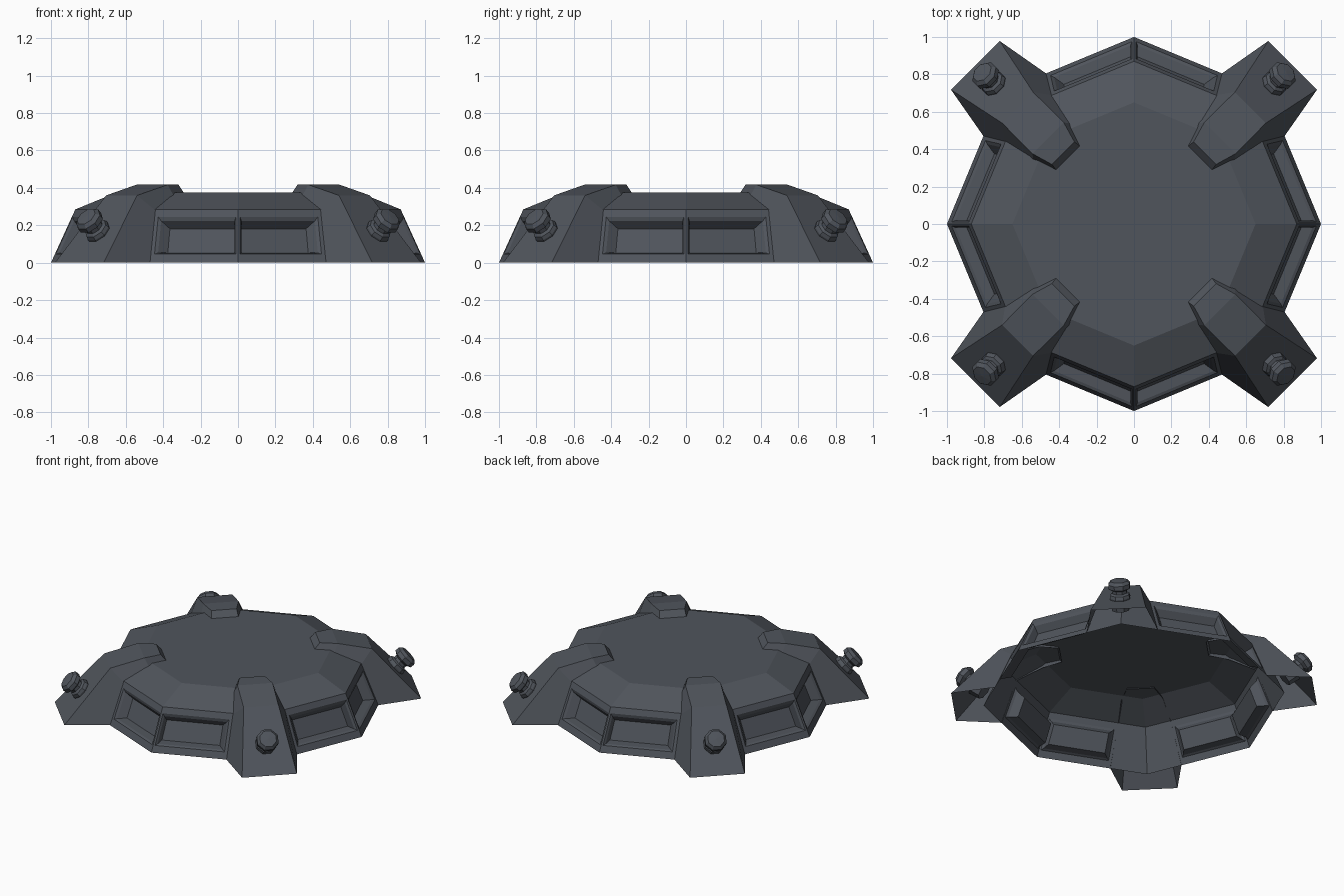
import bpy, bmesh, math
from mathutils import Vector, Matrix

if "Cube" in bpy.data.objects:
    bpy.data.objects.remove(bpy.data.objects["Cube"])

metal = bpy.data.materials.new("dark slate metal")
metal.diffuse_color = (0.08, 0.09, 0.107, 1)
metal.use_nodes = True
metal.node_tree.nodes["Principled BSDF"].inputs["Base Color"].default_value = metal.diffuse_color


def finish(name, bm, recalc=True):
    bmesh.ops.remove_doubles(bm, verts=bm.verts, dist=1e-4)
    if recalc:
        bmesh.ops.recalc_face_normals(bm, faces=bm.faces)
    me = bpy.data.meshes.new(name)
    bm.to_mesh(me)
    bm.free()
    me.materials.append(metal)
    ob = bpy.data.objects.new(name, me)
    bpy.context.collection.objects.link(ob)
    return ob


def face(bm, pts):
    bm.faces.new([bm.verts.new(p) for p in pts])


# Octagonal hull: one half-side is built, then mirrored and turned round
R, Z = (1.0, 0.87, 0.65), (0.0, 0.285, 0.375)
c45 = math.sqrt(0.5)


def edge_point(i, x):
    """Point on octagon ring i, along the edge from (0,-R) to the front right corner."""
    return Vector((x, -R[i] + x * (1 - c45) / c45, Z[i]))


def half_side(bm, xf):
    b0, b1, b2 = edge_point(0, 0), edge_point(0, 0.47), edge_point(0, R[0] * c45)
    t0, t1, t2 = edge_point(1, 0), edge_point(1, 0.44), edge_point(1, R[1] * c45)
    n = (b2 - b0).cross(t0 - b0).normalized()

    def rect(u0, u1, v0, v1, depth):
        return [b0.lerp(b1, u).lerp(t0.lerp(t1, u), v) - n * depth
                for u, v in ((u0, v0), (u1, v0), (u1, v1), (u0, v1))]

    # window frame, chamfer, recess wall
    rings = [[b0, b1, t1, t0], rect(.025, .96, .16, .86, 0),
             rect(.05, .93, .20, .80, .012), rect(.075, .86, .28, .72, .062)]
    polys = []
    for a, b in zip(rings, rings[1:]):
        for k in range(4):
            m = (k + 1) % 4
            polys.append([a[k], a[m], b[m], b[k]])
    polys.append(rings[-1])
    polys.append([b1, b2, t2, t1])
    i0, i2 = edge_point(2, 0), edge_point(2, R[2] * c45)
    polys.append([t0, t1, t2, i2, i0])
    polys.append([i0, i2, Vector((0, 0, Z[2]))])
    flip = xf.determinant() < 0
    for p in polys:
        p = [xf @ v for v in p]
        face(bm, p[::-1] if flip else p)


bm = bmesh.new()
for k in range(4):
    turn = Matrix.Rotation(k * math.pi / 2, 4, 'Z')
    half_side(bm, turn)
    half_side(bm, turn @ Matrix.Scale(-1, 4, (1, 0, 0)))
hub = [v for v in bm.verts if v.co.xy.length < 1e-4]
bmesh.ops.remove_doubles(bm, verts=bm.verts, dist=1e-4)
flat = [f for f in bm.faces if all(abs(v.co.z - Z[2]) < 1e-4 for v in f.verts)]
bmesh.ops.dissolve_faces(bm, faces=flat)
finish("hull", bm, recalc=False)


# Corner legs: points as (outward, sideways, up), open underneath
def leg(turn, name):
    A, B, C = (1.2, .184, 0), (.88, .117, .36), (.65, .118, .417)
    D, E = (.535, .085, .417), (.488, .092, .36)
    F, G, H = (.9, .237, 0), (.80, .175, .28), (.62, .14, .35)
    bm = bmesh.new()

    def mir(p):
        return (p[0], -p[1], p[2])

    for p, q in ((A, B), (B, C), (C, D), (D, E)):
        face(bm, [mir(p), p, q, mir(q)])
    for quad in ((A, F, G, B), (B, G, H, C), (C, H, E, D)):
        face(bm, quad)
        face(bm, [mir(p) for p in quad][::-1])
    bmesh.ops.transform(bm, matrix=turn, verts=bm.verts)
    finish(name, bm)


# Knobs: eight-sided lathe standing square on the leg's sloping face
def knob(turn, name):
    prof = [(.0, -.08), (.06, -.08), (.072, .01), (.066, .03), (.05, .04), (.05, .06),
            (.076, .075), (.076, .105), (.058, .125), (0, .128)]
    slope = math.atan2(.36, .32)
    place = turn @ Matrix.Translation((1.055, 0, .163)) @ Matrix.Rotation(slope, 4, 'Y')
    bm = bmesh.new()

    def pt(r, h, k):
        a = (k + .5) * math.pi / 4
        return (r * math.cos(a), r * math.sin(a), h)

    for (r0, h0), (r1, h1) in zip(prof, prof[1:]):
        for k in range(8):
            pts = [pt(r0, h0, k), pt(r0, h0, k + 1), pt(r1, h1, k + 1), pt(r1, h1, k)]
            if r0 == 0:
                pts.pop(1)
            elif r1 == 0:
                pts.pop()
            face(bm, pts)
    bmesh.ops.transform(bm, matrix=place, verts=bm.verts)
    finish(name, bm)


for k, side in enumerate(("back_right", "back_left", "front_left", "front_right")):
    turn = Matrix.Rotation(math.pi / 4 + k * math.pi / 2, 4, 'Z')
    leg(turn, side + "_leg")
    knob(turn, side + "_knob")
